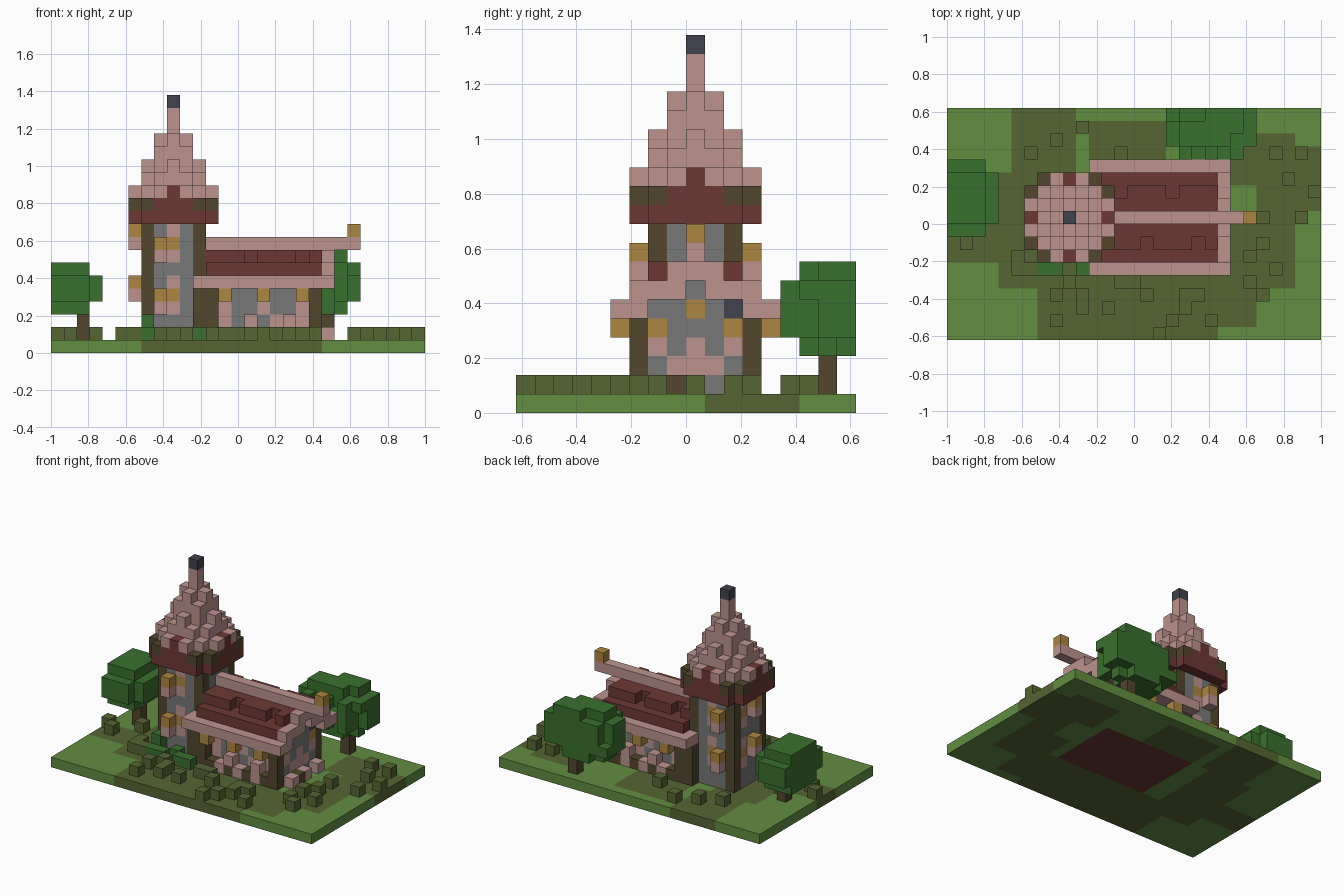
import bpy
import bmesh
import random
from mathutils import Vector

if "Cube" in bpy.data.objects:
    bpy.data.objects.remove(bpy.data.objects["Cube"])

random.seed(4)
UNIT = 2 / 29                      # edge of one block
OFFSET = Vector((-1, -9 * UNIT, 0))
PALETTE = {
    "grass": "618E42", "moss": "566633", "pale_stone": "BC948F",
    "brick": "6C3833", "timber": "52462D", "grey_stone": "787878",
    "lamp_gold": "AE8642", "leaf": "3A702E", "slate": "42424E",
}


def linear(hex_code):
    values = [int(hex_code[n:n + 2], 16) / 255 for n in (0, 2, 4)]
    return [v / 12.92 if v < 0.04 else ((v + 0.055) / 1.055) ** 2.4 for v in values] + [1]


materials = {}
for label, code in PALETTE.items():
    material = bpy.data.materials.new(label)
    material.use_nodes = True
    material.diffuse_color = linear(code)
    shader = material.node_tree.nodes["Principled BSDF"]
    shader.inputs["Base Color"].default_value = linear(code)
    materials[label] = material


def span(value):
    """A single index, or an inclusive (first, last) pair."""
    return range(value[0], value[1] + 1) if isinstance(value, tuple) else [value]


def fill(cells, colour, xs, ys, zs):
    for x in span(xs):
        for y in span(ys):
            for z in span(zs):
                cells[x, y, z] = colour


AXES = [Vector(a) for a in ((1, 0, 0), (0, 1, 0), (0, 0, 1))]


def build(name, cells):
    """Mesh only the outer skin of a set of coloured blocks."""
    mesh = bpy.data.meshes.new(name)
    colours = sorted(set(cells.values()))
    for colour in colours:
        mesh.materials.append(materials[colour])
    bm = bmesh.new()
    corners = {}

    def corner(point):
        key = tuple(round(c) for c in point)
        if key not in corners:
            corners[key] = bm.verts.new(Vector(key) * UNIT + OFFSET)
        return corners[key]

    for cell, colour in cells.items():
        base = Vector(cell)
        for n, axis in enumerate(AXES):
            u, v = AXES[(n + 1) % 3], AXES[(n + 2) % 3]
            for side in (0, 1):
                step = axis if side else -axis
                if tuple(int(c) for c in base + step) in cells:
                    continue
                p = base + axis * side
                loop = [p, p + u, p + u + v, p + v]
                face = bm.faces.new([corner(q) for q in (loop if side else loop[::-1])])
                face.material_index = colours.index(colour)
    bm.to_mesh(mesh)
    bm.free()
    obj = bpy.data.objects.new(name, mesh)
    bpy.context.collection.objects.link(obj)
    return obj


# Ground slab with mossy patches and the brick floor
ground = {}
fill(ground, "grass", (0, 28), (0, 17), 0)
for xs, ys in (((7, 20), (0, 5)), ((21, 23), (1, 5)), ((4, 8), (4, 12)), ((5, 9), (13, 17)),
               ((11, 16), (13, 16)), ((22, 26), (4, 15)), ((0, 3), (6, 8)), ((27, 28), (10, 14))):
    fill(ground, "moss", xs, ys, 0)
fill(ground, "grass", (22, 23), (9, 11), 0)
fill(ground, "brick", (11, 20), (6, 12), 0)
build("ground", ground)

# Low bushes
bushes = {}
for x, y in ((8, 3), (9, 4), (10, 3), (10, 2), (8, 1), (13, 4), (14, 4), (15, 3), (17, 1),
             (18, 3), (19, 3), (18, 2), (23, 4), (24, 3), (23, 6), (24, 9), (27, 9), (26, 12),
             (25, 14), (27, 14), (10, 16), (8, 15), (6, 14), (13, 14), (1, 7), (0, 8), (3, 9),
             (5, 5), (6, 5), (5, 6), (16, 0), (20, 1), (12, 2), (24, 7), (25, 5), (28, 11)):
    fill(bushes, "moss", x, y, 1)
build("low_bushes", bushes)

# Tower shaft: stone with timber corners, windows and hanging lamps
CX, CY = 9, 9
tower = {}
fill(tower, "grey_stone", (7, 11), (7, 11), (1, 9))
for x in (7, 11):
    for y in (7, 11):
        fill(tower, "timber", x, y, (1, 9))
for y in (7, 11):
    for z in (4, 8):
        fill(tower, "pale_stone", CX, y, (z - 1, z + 1))
        fill(tower, "lamp_gold", CX, y, z)
for z in (4, 8):
    fill(tower, "pale_stone", 7, CY + 1, (z - 1, z + 1))
    fill(tower, "lamp_gold", 7, CY + 1, z)
build("tower_shaft", tower)

lamps = {}
for x, y, tops in ((8, 6, (4, 8)), (8, 12, (4, 8)), (6, 9, (5, 9))):
    for z in tops:
        fill(lamps, "lamp_gold", x, y, z)
        fill(lamps, "pale_stone", x, y, z - 1)
build("tower_lamps", lamps)

# Tower collar: brick octagon with timber corner blocks
collar = {}
for x in range(-3, 4):
    for y in range(-3, 4):
        reach, other = max(abs(x), abs(y)), min(abs(x), abs(y))
        if other == 3:
            continue
        fill(collar, "brick", CX + x, CY + y, (10, 11))
        if reach == 3 and other == 2:
            fill(collar, "timber", CX + x, CY + y, 11)
        else:
            middle = reach == 3 and other == 0
            fill(collar, "brick" if middle else "pale_stone", CX + x, CY + y, 12)
build("tower_collar", collar)

# Spire: each tier is a rounded square topped by a cross
spire = {}
for radius, z in ((2, 13), (1, 15), (0, 17)):
    for x in range(-radius, radius + 1):
        for y in range(-radius, radius + 1):
            if radius < 2 or abs(x * y) < 4:
                fill(spire, "pale_stone", CX + x, CY + y, z)
            if max(abs(x), abs(y)) < radius or x * y == 0:
                fill(spire, "pale_stone", CX + x, CY + y, z + 1)
fill(spire, "slate", CX, CY, 19)
build("spire", spire)

# Hall walls
walls = {}
fill(walls, "grey_stone", (11, 20), (7, 11), (1, 5))
fill(walls, "grey_stone", 20, 9, 6)
for y in (6, 12):
    inner = 7 if y == 6 else 11
    outer = 5 if y == 6 else 13
    for x in range(12, 21):
        fill(walls, "pale_stone" if x % 2 == 0 else "timber", x, y, 1)
        if x % 2:
            fill(walls, "pale_stone", x, inner, 2)
    for x in (13, 16, 19):
        fill(walls, "pale_stone", x, inner, 3)
        fill(walls, "lamp_gold", x, inner, 4)
        fill(walls, "pale_stone", x - 1, y, 2)
    for x in (13, 16, 19):
        fill(walls, "lamp_gold", x, outer, 4)
    for xs in ((11, 12), 20):
        fill(walls, "timber", xs, y, (1, 4))
    # End wall windows
    fill(walls, "pale_stone", 20, inner, 3)
    fill(walls, "lamp_gold", 20, inner, 4)
fill(walls, "pale_stone", 20, (8, 10), 2)
fill(walls, "pale_stone", 20, 9, 3)
fill(walls, "lamp_gold", 20, 9, 5)
fill(walls, "slate", 20, 11, 5)
for y in (7, 9, 11):
    fill(walls, "pale_stone", 21, y, 1)
fill(walls, "timber", 21, (8, 8), 1)
build("hall_walls", walls)

# Hall roof: stepped brick slopes, pale eaves, gable and ridge
roof = {}
fill(roof, "brick", (12, 20), (6, 8), 6)
fill(roof, "brick", (12, 20), (10, 12), 6)
fill(roof, "brick", (12, 20), (8, 10), 7)
for x in range(12, 21):
    if x % 4 != 3:
        fill(roof, "brick", x, 7, 7)
    if x % 4 != 1:
        fill(roof, "brick", x, 11, 7)
for mirror in (1, -1):
    for x in range(11, 22):
        for step in (3, 4):
            fill(roof, "pale_stone", x, CY + mirror * step, 5)
    for step in (1, 2, 3):
        fill(roof, "pale_stone", 21, CY + mirror * step, 6)
    fill(roof, "pale_stone", 21, CY + mirror, 7)
fill(roof, "pale_stone", 21, CY, 7)
fill(roof, "pale_stone", (12, 23), CY, 8)
fill(roof, "lamp_gold", 23, CY, 9)
build("hall_roof", roof)


# Trees: rounded crown clipped to the plot, on a short trunk
def tree(name, centre, radii, trunk):
    cells = {}
    for x in range(29):
        for y in range(18):
            for z in range(3, 9):
                parts = [(abs(p - c) / r) ** 3 for p, c, r in zip((x, y, z), centre, radii)]
                size = sum(parts)
                if size <= 0.85 or size <= 1.1 and random.random() < 0.7:
                    cells[x, y, z] = "leaf"
    build(name + "_crown", cells)
    stem = {}
    fill(stem, "timber", trunk[0], trunk[1], (1, 3))
    build(name + "_trunk", stem)


tree("left_tree", (20, 16, 5), (3.2, 2.2, 2.2), (21, 16))
tree("right_tree", (1, 10.5, 4.5), (2.3, 2.9, 1.8), (2, 10))

# Shrubs at the foot of the tower
shrubs = {}
for x, y, top in ((7, 6, 2), (8, 5, 1), (9, 6, 1), (11, 6, 2), (7, 5, 1), (11, 5, 1), (10, 5, 1)):
    fill(shrubs, "leaf", x, y, (1, top))
build("tower_shrubs", shrubs)
